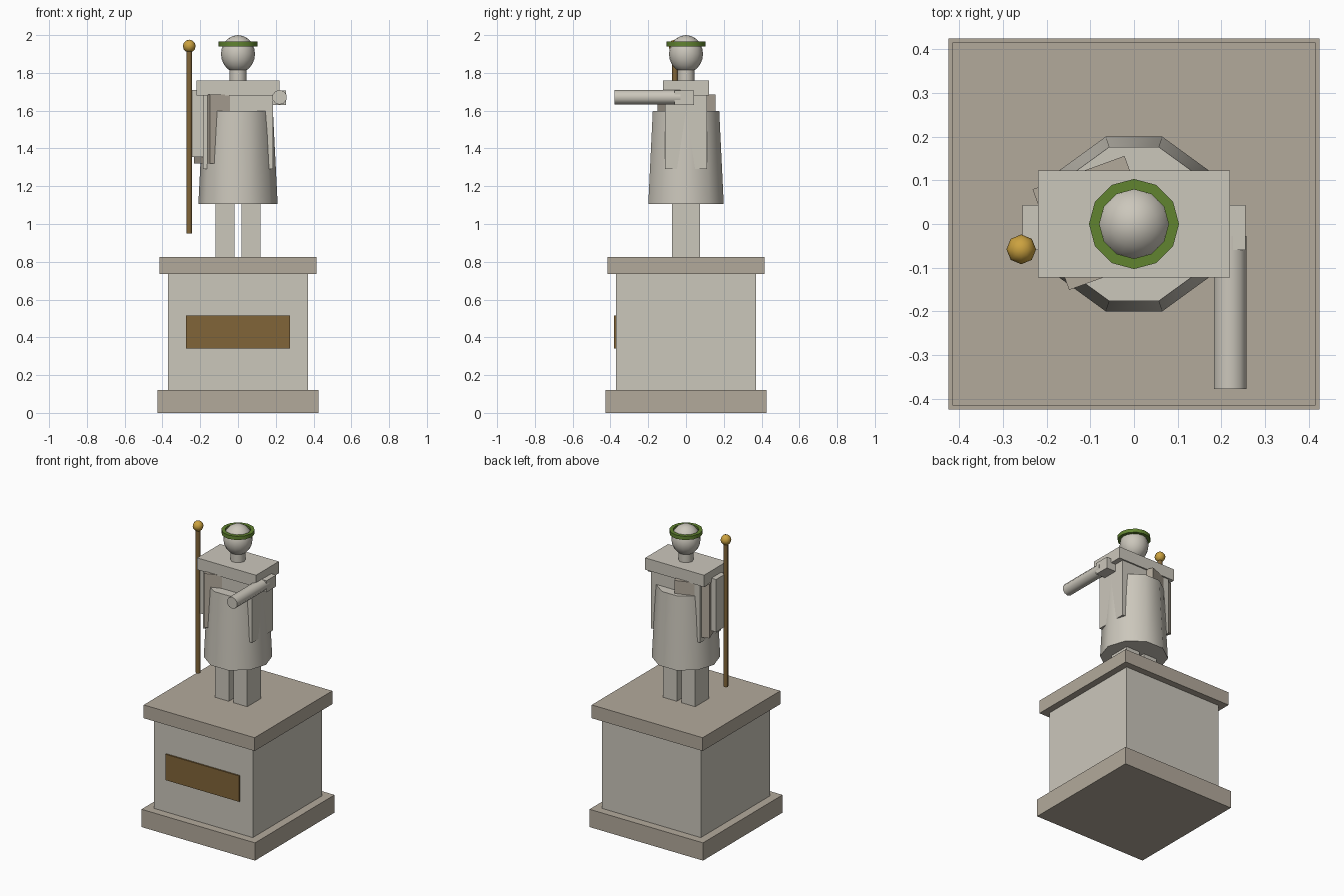
import bpy, bmesh, math

if "Cube" in bpy.data.objects:
    bpy.data.objects.remove(bpy.data.objects["Cube"])


def material(name, rgb):
    m = bpy.data.materials.new(name)
    m.diffuse_color = (*rgb, 1)
    m.use_nodes = True
    m.node_tree.nodes["Principled BSDF"].inputs["Base Color"].default_value = m.diffuse_color
    return m


STONE = material("pale_stone", (0.60, 0.57, 0.50))
TAN = material("tan_stone", (0.45, 0.40, 0.33))
BRONZE = material("bronze", (0.22, 0.13, 0.04))
GOLD = material("gold", (0.60, 0.36, 0.05))
GREEN = material("leaf_green", (0.12, 0.23, 0.03))


def finish(name, mat, smooth=False):
    ob = bpy.context.object
    ob.name = name
    ob.data.materials.append(mat)
    if smooth:
        bpy.ops.object.shade_smooth_by_angle(angle=math.radians(50))
    return ob


def box(name, x, y, z, mat, turn=0):
    """Box from (min, max) ranges, optionally turned about z."""
    mid = [(a + b) / 2 for a, b in (x, y, z)]
    bpy.ops.mesh.primitive_cube_add(size=1, location=mid)
    ob = finish(name, mat)
    bm = bmesh.new()
    bm.from_mesh(ob.data)
    bmesh.ops.scale(bm, vec=[b - a for a, b in (x, y, z)], verts=bm.verts)
    bm.to_mesh(ob.data)
    bm.free()
    ob.rotation_euler.z = math.radians(turn)
    return ob


def lathe(name, profile, sides, mat, at=(0, 0), closed=False):
    """Revolve an (r, z) profile about z, vertices starting on +x."""
    n = len(profile)
    verts, faces = [], []
    for i in range(sides):
        a = math.tau * i / sides
        verts += [(r * math.cos(a), r * math.sin(a), z) for r, z in profile]
    for i in range(sides):
        j = (i + 1) % sides
        for k in range(n if closed else n - 1):
            m = (k + 1) % n
            faces.append((i * n + k, j * n + k, j * n + m, i * n + m))
    if not closed:
        faces.append([i * n for i in reversed(range(sides))])
        faces.append([i * n + n - 1 for i in range(sides)])
    me = bpy.data.meshes.new(name)
    me.from_pydata(verts, [], faces)
    ob = bpy.data.objects.new(name, me)
    ob.location = (*at, 0)
    bpy.context.collection.objects.link(ob)
    bpy.ops.object.select_all(action='DESELECT')
    bpy.context.view_layer.objects.active = ob
    ob.select_set(True)
    return finish(name, mat, True)


def ball(name, at, r, rz, seg, rings, mat):
    bpy.ops.mesh.primitive_uv_sphere_add(segments=seg, ring_count=rings, radius=1, location=at)
    ob = finish(name, mat, True)
    ob.scale = (r, r, rz)
    return ob


# Pedestal
for name, h, z, mat in (("pedestal_base", 0.425, (0, 0.12), TAN),
                        ("pedestal_block", 0.37, (0.12, 0.735), STONE),
                        ("pedestal_cap", 0.415, (0.735, 0.825), TAN)):
    box(name, (-h, h), (-h, h), z, mat)
box("plaque", (-0.275, 0.275), (-0.38, -0.36), (0.34, 0.515), BRONZE)

# Legs and tunic
for side, x in (("left", (-0.12, -0.018)), ("right", (0.018, 0.12))):
    box(side + "_leg", x, (-0.073, 0.073), (0.825, 1.15), STONE)
lathe("tunic_skirt", [(0.21, 1.105), (0.185, 1.597)], 10, STONE)

# Torso, shoulders and draped sash
box("torso", (-0.185, 0.185), (-0.112, 0.112), (1.29, 1.69), STONE)
box("shoulders", (-0.22, 0.22), (-0.122, 0.122), (1.68, 1.76), STONE)
box("sash", (-0.197, 0.027), (-0.12, 0.125), (1.32, 1.685), TAN, turn=20)

# Arms
box("left_arm", (-0.255, -0.18), (-0.06, 0.043), (1.355, 1.71), STONE)
box("right_shoulder_joint", (0.18, 0.255), (-0.06, 0.043), (1.63, 1.708), STONE)
bpy.ops.mesh.primitive_cylinder_add(vertices=10, radius=0.039, depth=0.35,
                                    location=(0.22, -0.203, 1.671),
                                    rotation=(math.pi / 2, 0, 0))
finish("right_forearm", STONE, True)

# Neck, head and wreath
lathe("neck", [(0.046, 1.75), (0.046, 1.84)], 10, STONE)
ball("head", (0, 0, 1.9), 0.09, 0.1, 16, 10, STONE)
lathe("wreath", [(0.079, 1.94), (0.103, 1.94), (0.103, 1.965), (0.079, 1.965)],
      12, GREEN, closed=True)

# Staff with finial
lathe("staff", [(0.015, 0.95), (0.015, 1.93)], 8, BRONZE, at=(-0.258, -0.058))
ball("staff_finial", (-0.258, -0.058, 1.942), 0.034, 0.034, 8, 6, GOLD)
